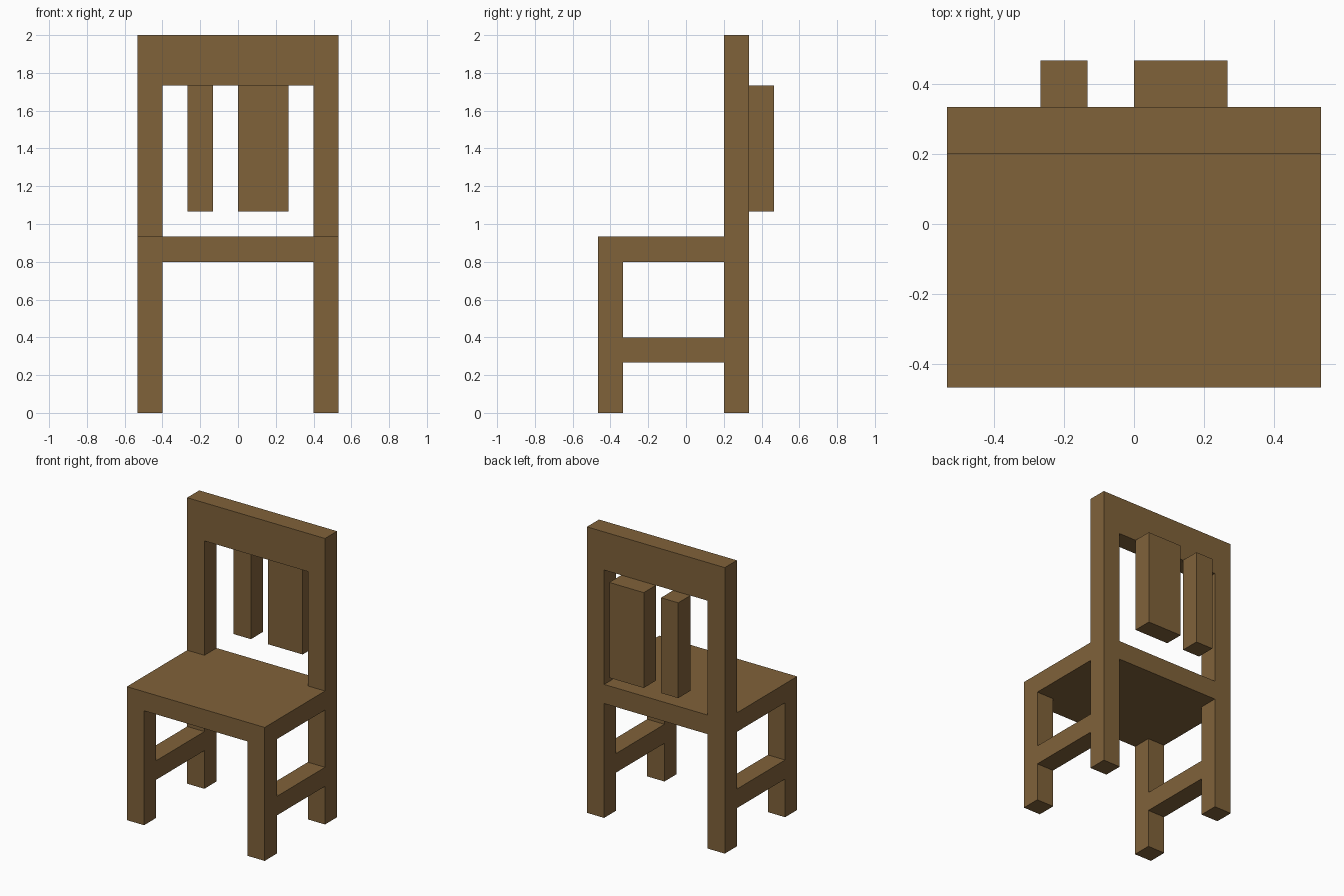
import bpy
import bmesh
from mathutils import Vector

if "Cube" in bpy.data.objects:
    bpy.data.objects.remove(bpy.data.objects["Cube"])

U = 2 / 15  # every dimension is a multiple of this module

wood = bpy.data.materials.new("brown_wood")
wood.diffuse_color = (0.216, 0.122, 0.042, 1)
wood.use_nodes = True
wood.node_tree.nodes["Principled BSDF"].inputs["Base Color"].default_value = wood.diffuse_color


def box(name, x, y, z, mirror=False):
    """Box spanning the given (min, max) ranges in modules, optionally mirrored in x."""
    lo, hi = Vector((x[0], y[0], z[0])) * U, Vector((x[1], y[1], z[1])) * U
    bm = bmesh.new()
    bmesh.ops.create_cube(bm, size=1)
    for v in bm.verts:
        v.co = (lo + hi) / 2 + v.co * (hi - lo)
    mesh = bpy.data.meshes.new(name)
    bm.to_mesh(mesh)
    bm.free()
    mesh.materials.append(wood)
    obj = bpy.data.objects.new(name, mesh)
    bpy.context.collection.objects.link(obj)
    if mirror:
        obj.modifiers.new("mirror", "MIRROR").use_axis[0] = True
    return obj


FRONT, BACK = (-3.5, -2.5), (1.5, 2.5)

# Legs, posts and side stretchers in mirrored pairs
box("front_legs", (3, 4), FRONT, (0, 6), mirror=True)
box("back_posts", (3, 4), BACK, (0, 15), mirror=True)
box("side_stretchers", (3, 4), (FRONT[1], BACK[0]), (2, 3), mirror=True)

# Seat and the rails between the back posts
box("seat", (-4, 4), (FRONT[0], BACK[0]), (6, 7))
box("seat_back_rail", (-3, 3), BACK, (6, 7))
box("top_rail", (-3, 3), BACK, (13, 15))

# Uneven slats set behind the backrest
box("narrow_slat", (-2, -1), (2.5, 3.5), (8, 13))
box("wide_slat", (0, 2), (2.5, 3.5), (8, 13))
